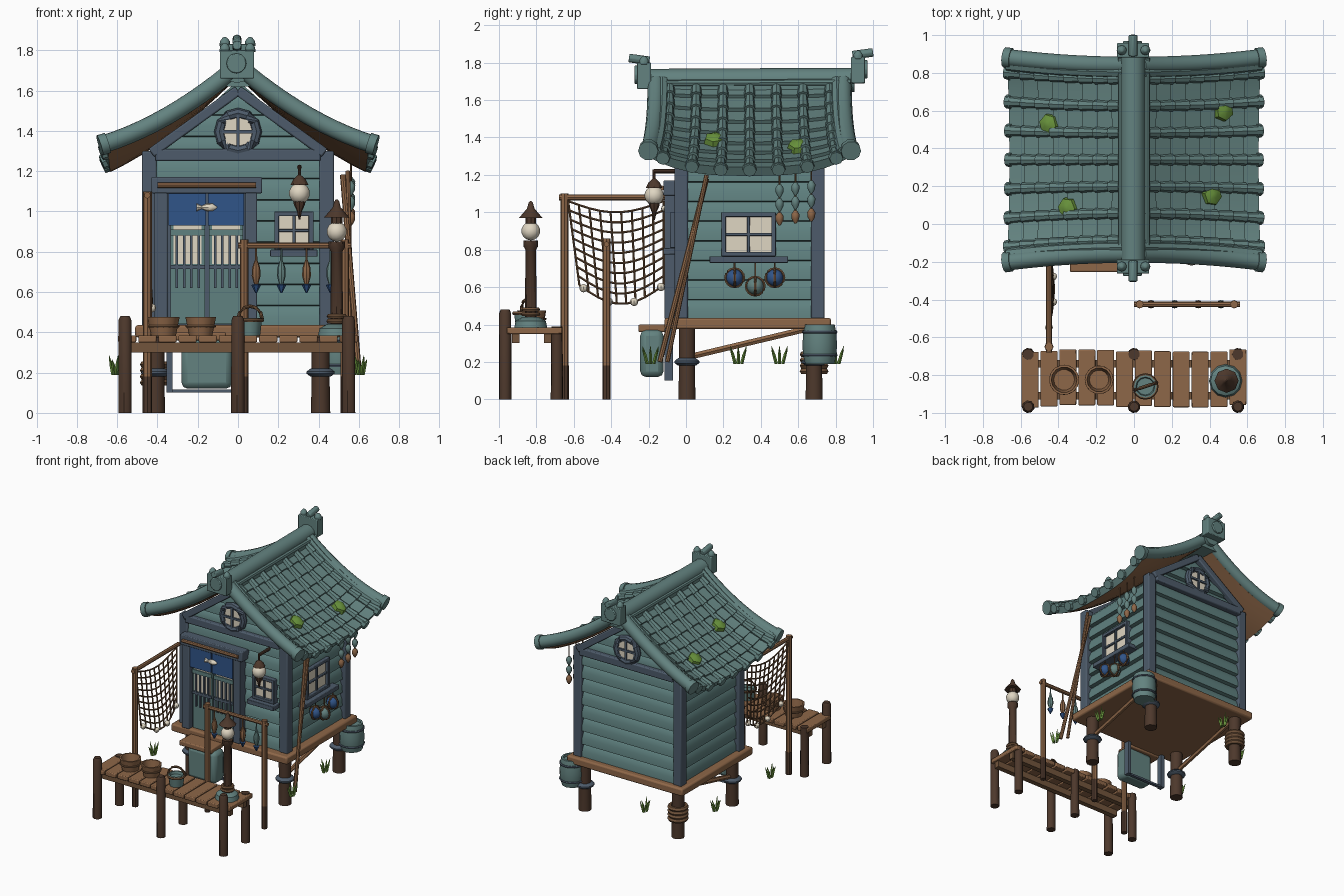
import bpy, bmesh, math, random
from mathutils import Vector as V

if "Cube" in bpy.data.objects:
    bpy.data.objects.remove(bpy.data.objects["Cube"])
random.seed(4)
pi = math.pi
COL = dict(teal=(.125, .225, .215), slate=(.075, .105, .145), wood=(.27, .135, .065), dark_wood=(.075, .04, .025),
           cream=(.74, .67, .54), blue=(.03, .09, .25), moss=(.14, .29, .045), rope=(.17, .09, .045), siding=(.115, .22, .215))
M = {}
for k, c in COL.items():
    M[k] = bpy.data.materials.new(k)
    M[k].diffuse_color = (*c, 1)


class Part:
    """collects primitives into one object of one colour"""
    def __init__(s, name, *mats):
        s.name, s.mats, s.bm = name, mats, bmesh.new()

    def box(s, x0, x1, y0, y1, z0, z1):
        v = [s.bm.verts.new((x, y, z)) for x in (x0, x1) for y in (y0, y1) for z in (z0, z1)]
        for f in ((0, 1, 3, 2), (4, 6, 7, 5), (0, 4, 5, 1), (2, 3, 7, 6), (0, 2, 6, 4), (1, 5, 7, 3)):
            s.bm.faces.new([v[i] for i in f])
        return s

    def tube(s, pts, r, n=8, closed=False, axis=None, rot=0):
        pts = [V(p) for p in pts]
        m = len(pts)
        rs = r if isinstance(r, (list, tuple)) else [r] * m
        rings = []
        for i, p in enumerate(pts):
            a = pts[(i - 1) % m] if closed or i else p
            b = pts[(i + 1) % m] if closed or i < m - 1 else p
            t = V(axis) if axis else (b - a).normalized()
            ref = V((0, 0, 1)) if abs(t.z) < .85 else V((0, 1, 0))
            e = t.cross(ref).normalized()
            g = e.cross(t)
            rings.append([s.bm.verts.new(p + rs[i] * (e * math.cos(q) + g * math.sin(q)))
                          for q in (2 * pi * j / n + rot for j in range(n))])
        for i in range(m if closed else m - 1):
            A, B = rings[i], rings[(i + 1) % m]
            for j in range(n):
                s.bm.faces.new((A[j], A[(j + 1) % n], B[(j + 1) % n], B[j]))
        if not closed:
            s.bm.faces.new(rings[0])
            s.bm.faces.new(rings[-1])
        return s

    def lathe(s, x, y, prof, n=12):
        return s.tube([(x, y, z) for r, z in prof], [r for r, z in prof], n, axis=(0, 0, 1))

    def ball(s, c, r, n=12):
        return s.lathe(c[0], c[1], [(max(r * math.sin(pi * i / 7), .001), c[2] - r * math.cos(pi * i / 7)) for i in range(8)], n)

    def ring(s, c, R, r, ax='z', k=16, n=6):
        c, P = V(c), []
        for i in range(k):
            a, b = R * math.cos(2 * pi * i / k), R * math.sin(2 * pi * i / k)
            P.append(c + V({'x': (0, a, b), 'y': (a, 0, b), 'z': (a, b, 0)}[ax]))
        return s.tube(P, r, n, True)

    def end(s, bevel=0, angle=40):
        bmesh.ops.recalc_face_normals(s.bm, faces=s.bm.faces[:])
        me = bpy.data.meshes.new(s.name)
        s.bm.to_mesh(me)
        s.bm.free()
        for k in s.mats:
            me.materials.append(M[k])
        me.shade_smooth()
        me.set_sharp_from_angle(angle=math.radians(angle))
        o = bpy.data.objects.new(s.name, me)
        bpy.context.collection.objects.link(o)
        if bevel:
            b = o.modifiers.new('bevel', 'BEVEL')
            b.width, b.segments = bevel, 2
        return o


# --- lapped walls rising into the gables
p = Part('lapped_walls', 'siding')
rings, z = [], .43
while z < 1.6:
    for dz, o in ((0, .03), (.05, .027), (.085, .012), (.1, 0)):
        w = .42 if z + dz < 1.27 else max(.42 * (1.65 - z - dz) / .38, .01)
        X, Y = w + (o if z < 1.2 else 0), .36 + o
        rings.append([p.bm.verts.new((x * X, .34 + y * Y, z + dz)) for x, y in ((-1, -1), (1, -1), (1, 1), (-1, 1))])
    z += .105
for A, B in zip(rings, rings[1:]):
    for j in range(4):
        p.bm.faces.new((A[j], A[(j + 1) % 4], B[(j + 1) % 4], B[j]))
p.bm.faces.new(rings[0]); p.bm.faces.new(rings[-1])
p.end(angle=30)

# --- floor, stilts, collars, braces
Part('floor', 'wood').box(-.51, .51, -.115, .775, .375, .435).end(.012)
st, br, co = Part('stilts', 'dark_wood'), Part('floor_braces', 'wood'), Part('stilt_collars', 'slate')
coil = Part('rope_coil', 'rope')
for x in (-.41, .41):
    br.tube([(x, .03, .23), (x, .64, .375)], .018, 6)
    for y in (.005, .685):
        st.lathe(x, y, [(.048, 0), (.044, .2), (.046, .38)], 10)
        if x < 0 and y > .5:
            for i in range(4):
                coil.ring((x, y, .15 + i * .03), .06, .017)
        else:
            co.lathe(x, y, [(.05, .18), (.07, .195), (.07, .205), (.05, .22)], 10)
for q in (st, br, co, coil):
    q.end()

# --- corner posts and gable trim
p = Part('corner_posts', 'slate')
for x in (-.44, .44):
    for y in (-.025, .705):
        p.box(x - .036, x + .036, y - .036, y + .036, .43, 1.3)
for y in (-.055, .735):
    p.box(-.41, .41, y - .025, y + .025, 1.25, 1.31)
    for s in (-1, 1):
        p.tube([(s * .43, y, 1.29), (0, y, 1.6)], .035, 4, rot=pi / 4)
p.end(.008)
for nm, y, s in (('front', -.06, -1), ('back', .74, 1)):
    Part(nm + '_round_window_frame', 'slate').ring((0, y, 1.395), .093, .026, 'y', 12, 8).end()
    Part(nm + '_round_pane', 'cream').tube([(0, y - .01, 1.395), (0, y + .01, 1.395)], .085, 12).end()
    c = y + s * .012
    Part(nm + '_round_mullions', 'slate').box(-.008, .008, c - .01, c + .01, 1.31, 1.48).box(-.08, .08, c - .01, c + .01, 1.387, 1.403).end()


# --- tiled curved roof
def roof(s, t, v, h=0):
    return V((s * (.03 + .62 * t + .012 * v * v * t + h * .5), .34 + v * (.5 + .04 * t * t),
              1.685 - .62 * t + .16 * t * t + .1 * t * abs(v) ** 3 + h * .85))


C, NV = 8, 16
vs = [-1 + 2 * i / NV for i in range(NV + 1)]
sheet, ribs, verge = Part('roof_sheet', 'teal', 'wood'), Part('tile_ribs', 'teal'), Part('gable_edge_tiles', 'teal')
for s in (-1, 1):
    prof = [(k / C + e / C, h) for k in range(C) for e, h in ((.001, 0), (1, .02))]
    nt = len(prof)
    prof += [(1 - k / C, -.035) for k in range(C + 1)]
    g = [[sheet.bm.verts.new(roof(s, t, v, h)) for v in vs] for t, h in prof]
    for i in range(len(g)):
        A, B = g[i], g[(i + 1) % len(g)]
        for j in range(NV):
            sheet.bm.faces.new((A[j], A[j + 1], B[j + 1], B[j])).material_index = int(i >= nt)
    for i in range(0, 2 * C, 1):  # gable end strips
        for j in (0, -1):
            a, b = nt + C - i // 2, nt + C - (i + 1) // 2
            sheet.bm.faces.new(list(dict.fromkeys((g[i][j], g[min(i + 1, nt - 1)][j], g[b][j], g[a][j])))).material_index = 1
    for i in range(7):
        v = (i - 3) * .285
        for k in range(C):
            ribs.tube([roof(s, k / C, v, .012), roof(s, (k + 1.1) / C, v, .02)], [.023, .031], 8)
        ribs.tube([roof(s, .985, v, .008), roof(s, 1.03, v, .008)], [.04, .036], 8)
    for v in (-1, 1):
        verge.tube([roof(s, k / 10, v, .01) for k in range(11)], .046, 10)
        verge.tube([roof(s, k / 10, v * .93, .02) for k in range(11)], .033, 8)
        verge.tube([roof(s, .97, v, .01), roof(s, 1.03, v, .01)], .054, 10)
sheet.end(); ribs.end(); verge.end()

# --- ridge with end ornaments
p = Part('ridge', 'teal').box(-.075, .075, -.18, .87, 1.62, 1.69)
p.tube([(-.005, -.19, 1.702), (-.005, .9, 1.708)], .065, 12)
for s in (-1, 1):
    p.tube([(s * .068, -.18, 1.69), (s * .068, .88, 1.695)], .018, 8)
p.end()
for nm, y, s, z in (('front', -.225, -1, 1.66), ('back', .92, 1, 1.69)):
    p = Part(nm + '_ridge_ornament', 'teal').box(-.09, .08, y - .038, y + .038, z, z + .14)
    p.tube([(-.008, y, z + .075), (-.008, y + s * .05, z + .075)], .05, 12)
    p.tube([(-.005, y - s * .03, z + .15), (-.005, y + s * .08, z + .165)], .024, 8)
    for x in (-.065, .06):
        p.lathe(x, y, [(.028, z + .13), (.026, z + .155), (.01, z + .175)], 8)
    p.end(.006)

# --- moss patches
p = Part('moss_patches', 'moss')
for s, t, y in ((-1, .66, .53), (-1, .5, .08), (1, .7, .6), (1, .6, .15)):
    c, n = roof(s, t, (y - .34) / .52, 0), V((s * .5, 0, .85))
    p.tube([c, c + n * .035, c + n * .05], [.06, .052, .015], 6, rot=random.random())
p.end()


# --- door, curtain, step
def wall(p, side, u0, u1, d0, d1, z0, z1):
    return p.box(u0, u1, -.05 - d1, -.05 - d0, z0, z1) if side == 'f' else p.box(.44 + d0, .44 + d1, u0, u1, z0, z1)


p = Part('door_frame', 'slate').box(-.415, -.35, -.115, -.03, .43, 1.1).box(.035, .095, -.115, -.03, .43, 1.1)
p.box(-.43, .12, -.12, -.03, 1.09, 1.17).box(-.35, .035, -.075, -.03, .43, 1.1).end(.006)
d, c, b = Part('doors', 'siding'), Part('door_paper', 'cream'), Part('door_slats', 'slate')
for x in (-.335, -.145):
    d.box(x, x + .17, -.085, -.06, .44, .93)
    c.box(x + .015, x + .155, -.09, -.08, .74, .93)
    d.box(x, x + .17, -.1, -.085, .88, .91)
    b.box(x, x + .17, -.098, -.085, .715, .735)
    for i in range(4):
        b.box(x + .025 + i * .036, x + .038 + i * .036, -.1, -.08, .62, .89)
d.end(); c.end(); b.end()
Part('door_curtain', 'blue').box(-.345, -.16, -.112, -.1, .93, 1.13).box(-.15, .03, -.112, -.1, .93, 1.13).end()
Part('curtain_rod', 'wood').tube([(-.4, -.13, 1.13), (.09, -.13, 1.13)], .014).end()
Part('curtain_fish', 'cream').tube([(-.205, -.114, 1.02), (-.18, -.114, 1.02), (-.155, -.114, 1.02), (-.125, -.114, 1.02), (-.105, -.114, 1.02)],
                                   [.02, .008, .02, .018, .004], 8).end()
Part('door_step', 'wood').box(-.34, -.06, -.255, -.1, .36, .4).end(.008)
Part('hanging_tank', 'teal').box(-.28, -.03, -.245, -.12, .12, .37).end(.03)
Part('tank_frame', 'slate').box(-.355, -.325, -.115, -.07, .1, .38).box(-.03, -.005, -.115, -.07, .1, .38).box(-.355, -.005, -.105, -.08, .1, .115).end()


# --- square windows
def window(nm, side, u0, u1, z0, z1, sill):
    f, um, zm, w = Part(nm + '_window_frame', 'slate'), (u0 + u1) / 2, (z0 + z1) / 2, .024
    for a, e in ((u0, u0 + w), (u1 - w, u1)):
        wall(f, side, a, e, -.03, .035, z0, z1)
    for a, e in ((z0, z0 + w), (z1 - w, z1)):
        wall(f, side, u0, u1, -.03, .035, a, e)
    wall(f, side, um - .008, um + .008, -.03, .025, z0, z1)
    wall(f, side, u0, u1, -.03, .025, zm - .008, zm + .008)
    wall(f, side, u0 - sill, u1 + sill, -.03, .07, z0 - .035, z0)
    f.end(.004)
    wall(Part(nm + '_window_pane', 'cream'), side, u0 + .01, u1 - .01, -.02, .012, z0 + .01, z1 - .01).end()


window('front', 'f', .18, .375, .81, 1.0, .02)
window('side', 'r', .19, .48, .765, 1.0, .065)

# --- glass floats under the side sill
r = Part('float_rings', 'rope')
for nm, y, z, m in (('first', .26, .65, 'blue'), ('middle', .37, .605, 'teal'), ('last', .475, .65, 'blue')):
    Part(nm + '_float', m).ball((.5, y, z), .046).end()
    r.ring((.5, y, z), .048, .009, 'x').ring((.5, y, z), .048, .007, 'y').tube([(.5, y, z + .04), (.5, y, .74)], .005, 5)
r.end()

# --- strings of drying fish under the right eave
lo, hi, cord = Part('string_gourds_low', 'wood'), Part('string_fish', 'teal'), Part('string_cords', 'rope')
for i, y in enumerate((.5, .585, .67)):
    cord.tube([(.56, y, 1.28), (.56, y, .98)], .005, 5)
    for j in range(3):
        z = 1.12 - j * .075 + i * .01
        (lo if j == 2 else hi).lathe(.56, y, [(.008, z + .03), (.022, z + .01), (.02, z - .015), (.006, z - .04)], 8)
lo.end(); hi.end(); cord.end()

# --- barrel, leaning poles, grass
Part('barrel', 'teal').lathe(.5, .715, [(.078, .19), (.09, .24), (.092, .3), (.088, .36), (.08, .4), (.065, .401), (.063, .385)], 12).end()
Part('barrel_hoops', 'slate').ring((.5, .715, .235), .088, .008).ring((.5, .715, .36), .087, .008).end()
Part('leaning_poles', 'wood').tube([(.6, -.14, .2), (.52, .11, 1.18)], .014).tube([(.565, -.1, .2), (.545, .11, 1.2)], .012).end()
p = Part('grass_tufts', 'moss')
for x, y in ((.61, -.19), (.57, .28), (-.61, .5), (-.2, .8), (-.61, -.19)):
    for i in range(6):
        a = i * 1.05
        p.tube([(x + .01 * math.cos(a), y + .02 * math.sin(a), .19), (x + .02 * math.cos(a), y + .035 * math.sin(a), .24),
                (x + .03 * math.cos(a), y + .05 * math.sin(a), .265 + .02 * (i % 2))], [.009, .008, .001], 4)
p.end()

# --- dock
p = Part('dock_planks', 'wood')
for i in range(12):
    x, e = -.55 + i * .1, random.uniform(-.008, .008)
    p.box(x - .045, x + .045, -.965 + e, -.67 + e, .35, .385)
p.end(.006)
p = Part('dock_posts', 'dark_wood')
for x in (-.56, 0, .55):
    p.lathe(x, -.967, [(.034, 0), (.033, .46), (.024, .48)], 9).lathe(x, -.69, [(.034, 0), (.03, .39)], 9)
p.end()
Part('dock_joists', 'rope').box(-.58, .58, -.93, -.89, .3, .35).box(-.58, .58, -.76, -.72, .3, .35).end()
p, h = Part('wooden_tubs', 'wood'), Part('tub_hoops', 'rope')
for x, r in ((-.37, .08), (-.185, .076)):
    p.lathe(x, -.825, [(r - .018, .385), (r, .475), (r - .012, .476), (r - .025, .4)], 14)
    h.ring((x, -.825, .43), r - .007, .007)
p.end(); h.end()
Part('dock_bucket', 'teal').lathe(.06, -.86, [(.05, .385), (.06, .47), (.05, .471), (.045, .45)], 12).end()
Part('bucket_handle', 'rope').ring((.06, -.86, .46), .06, .01).tube([(.06 + .06 * math.cos(a * pi / 6), -.86 + .02 * math.cos(a * pi / 6), .465 + .065 * math.sin(a * pi / 6)) for a in range(7)], .009).end()

# --- lantern post and hanging wall lantern
Part('lantern_post', 'dark_wood').lathe(.49, -.83, [(.032, .385), (.028, .8), (.04, .82), (.04, .85)], 8).lathe(.49, -.83, [(.064, .97), (.05, .985), (.02, 1.02), (.012, 1.05), (.004, 1.06)], 8).tube([(.49, -.83, .93), (.49, -.83, .98)], .028).end()
Part('lantern_base', 'teal').lathe(.485, -.83, [(.088, .385), (.08, .42), (.045, .44)], 12).end()
Part('lantern_rope', 'rope').ring((.49, -.83, .455), .04, .012).ring((.49, -.83, .48), .038, .012).end()
Part('lantern_globes', 'cream').ball((.49, -.83, .9), .05).ball((.305, -.17, 1.09), .052).end()
Part('wall_lantern_fittings', 'dark_wood').lathe(.305, -.17, [(.045, 1.13), (.03, 1.16), (.008, 1.18), (.008, 1.23)], 8).lathe(.305, -.17, [(.004, .96), (.012, 1.0), (.028, 1.035), (.03, 1.05)], 8).tube([(.305, -.17, 1.22), (.305, -.03, 1.22)], .012).end()

# --- drying rack with fish
p = Part('drying_rack', 'wood').tube([(0, -.425, .83), (.56, -.425, .83)], .015)
for x in (.03, .53):
    p.tube([(x, -.425, .18), (x, -.425, .86)], .021)
p.end()
p = Part('rack_post_feet', 'dark_wood')
for x in (.03, .53):
    p.tube([(x, -.425, 0), (x, -.425, .18)], .022)
p.end()
F = {m: Part('rack_fish_' + m, m) for m in ('wood', 'teal', 'blue')}
for i, x in enumerate((.09, .215, .34, .46)):
    F[('wood', 'teal')[i % 2]].lathe(x, -.425, [(.004, .83), (.006, .76), (.02, .72), (.022, .68), (.008, .63)], 8)
    F['blue'].lathe(x, -.425, [(.006, .64), (.024, .635), (.004, .595)], 6)
for q in F.values():
    q.end()

# --- fishing net on poles
Part('net_poles', 'wood').tube([(-.45, -.65, .17), (-.45, -.65, 1.1)], .022).tube([(-.45, -.68, 1.08), (-.45, -.1, 1.08)], .016).end()
Part('net_pole_foot', 'dark_wood').tube([(-.45, -.65, 0), (-.45, -.65, .18)], .024).end()


def net(s, k):
    return (-.455 + .03 * math.sin(pi * s) * k, -.63 + .51 * s + .06 * (1 - s) * k,
            1.06 - .06 * math.sin(pi * s) - k * (.45 + .04 * math.sin(pi * s)))


p = Part('fishing_net', 'rope')
for i in range(10):
    p.tube([net(i / 9, k / 8) for k in range(9)], .006, 5)
    p.tube([net(k / 9, i / 9) for k in range(10)], .006, 5)
p.end()
p = Part('net_floats', 'cream')
for s in (.05, .35, .65, .97):
    p.ball(net(s, 1), .022, 8)
p.end()

for m in bpy.data.materials:
    if m.users and not m.is_grease_pencil:
        m.use_nodes = True
        m.node_tree.nodes["Principled BSDF"].inputs["Base Color"].default_value = m.diffuse_color
